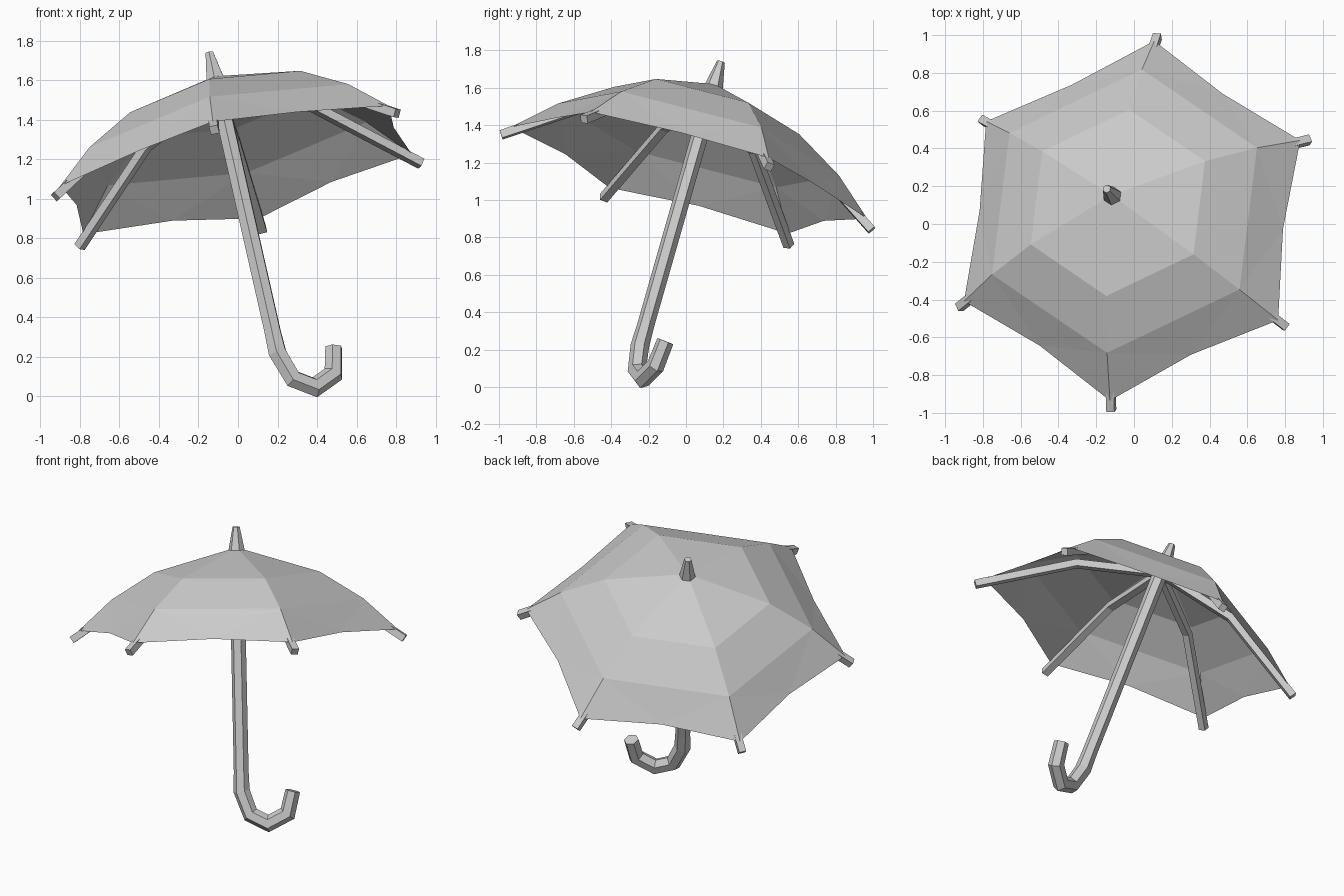
import bpy, bmesh
from math import radians, cos, sin, pi
from mathutils import Vector, Matrix

cube = bpy.data.objects.get("Cube")
if cube:
    bpy.data.objects.remove(cube, do_unlink=True)

# Single flat grey
grey = bpy.data.materials.new("plain_grey")
grey.use_nodes = True
colour = (0.6, 0.6, 0.6, 1)
grey.diffuse_color = colour
grey.node_tree.nodes["Principled BSDF"].inputs["Base Color"].default_value = colour

# Leaning frame: z runs up the shaft, x points the way the handle hooks,
# and the origin is the middle of the canopy rim
up = Vector((-0.213, 0.268, 0.94)).normalized()
hook = Vector((0.9, 0.43, 0.08))
hook = (hook - up * hook.dot(up)).normalized()
side = up.cross(hook)
lean = Matrix((hook, side, up)).transposed().to_4x4()
lean.translation = (-0.01, 0.017, 1.145)


def finish(name, bm, turn=0):
    bm.transform(lean @ Matrix.Rotation(turn, 4, 'Z'))
    mesh = bpy.data.meshes.new(name)
    bm.to_mesh(mesh)
    bm.free()
    mesh.materials.append(grey)
    obj = bpy.data.objects.new(name, mesh)
    bpy.context.collection.objects.link(obj)
    return obj


def sweep(name, path, radii, sides, start=0, turn=0):
    """Bar with a polygon section, mitred along a path in the xz plane."""
    bm = bmesh.new()
    pts = [Vector((x, 0, z)) for x, z in path]
    rings = []
    for i, (p, r) in enumerate(zip(pts, radii)):
        before = (p - pts[i - 1]).normalized() if i else None
        after = (pts[i + 1] - p).normalized() if i + 1 < len(pts) else None
        before, after = before or after, after or before
        tangent = (before + after).normalized()
        across = Vector((tangent.z, 0, -tangent.x)) / tangent.dot(before)
        ring = []
        for k in range(sides):
            a = start + 2 * pi * k / sides
            ring.append(bm.verts.new(p + across * r * cos(a) + Vector((0, r * sin(a), 0))))
        rings.append(ring)
    for low, high in zip(rings, rings[1:]):
        for k in range(sides):
            j = (k + 1) % sides
            bm.faces.new((low[k], low[j], high[j], high[k]))
    bm.faces.new(rings[0][::-1])
    bm.faces.new(rings[-1])
    bmesh.ops.recalc_face_normals(bm, faces=bm.faces)
    return finish(name, bm, turn)


# Canopy: six panels stepping down from the apex, rim scooped between ribs
bm = bmesh.new()


def point(r, z, angle):
    return bm.verts.new((r * cos(radians(angle)), r * sin(radians(angle)), z))


apex = point(0, 0.505, 0)
inner, middle, rim = [[point(r, z, 60 * k) for k in range(6)]
                      for r, z in ((0.513, 0.355), (0.78, 0.19), (0.99, 0))]
scoop = [point(0.828, 0.02, 60 * k + 30) for k in range(6)]
for k in range(6):
    j = (k + 1) % 6
    bm.faces.new((apex, inner[k], inner[j]))
    bm.faces.new((inner[k], middle[k], middle[j], inner[j]))
    bm.faces.new((middle[k], rim[k], scoop[k]))
    bm.faces.new((middle[k], scoop[k], middle[j]))
    bm.faces.new((middle[j], scoop[k], rim[j]))
finish("canopy", bm)

# Ribs: bent square bars reaching past each canopy corner
for k in range(6):
    sweep(f"rib_{k + 1}", [(0.02, 0.42), (0.5, 0.3), (1.03, -0.055)],
          [0.031] * 3, 4, pi / 4, radians(60 * k))

# Shaft, tapered finial and hooked handle, all six-sided
foot = -0.985
sweep("shaft", [(0, foot), (0, 0.49)], [0.046, 0.046], 6)
sweep("finial", [(0, 0.48), (0, 0.632)], [0.052, 0.022], 6)
hook_path = [(0, 0.12), (0, 0), (0.053, -0.145), (0.163, -0.2),
             (0.282, -0.139), (0.317, 0)]
sweep("handle", [(x, foot + z) for x, z in hook_path],
      [0.046, 0.05, 0.048, 0.048, 0.048, 0.046], 6)
